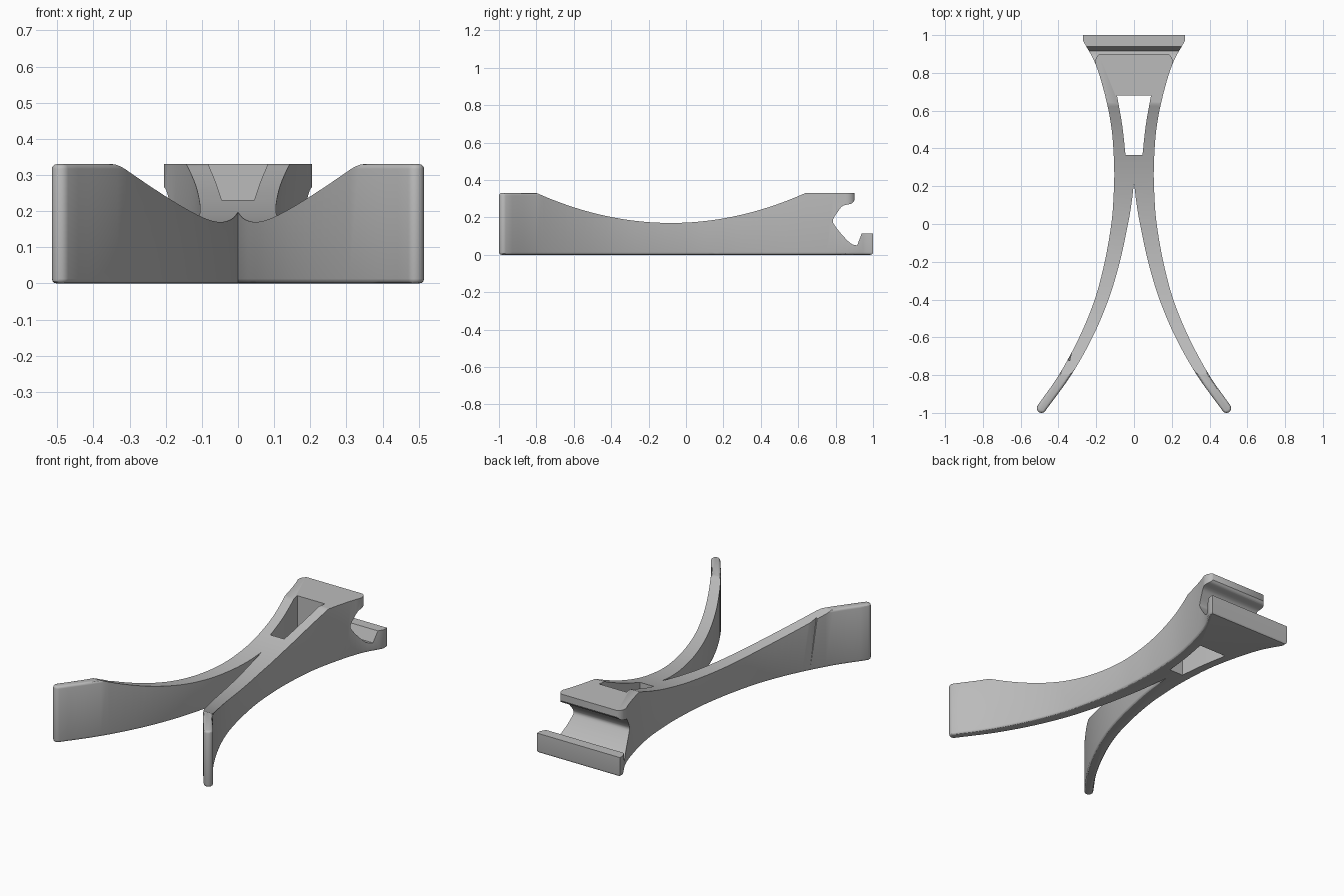
import bpy, bmesh, math
from mathutils import Vector

cube = bpy.data.objects.get("Cube")
if cube:
    bpy.data.objects.remove(cube, do_unlink=True)

grey = bpy.data.materials.new("plain_grey")
grey.use_nodes = True
grey.diffuse_color = (0.5, 0.5, 0.5, 1)
grey.node_tree.nodes["Principled BSDF"].inputs["Base Color"].default_value = (0.5, 0.5, 0.5, 1)


def smooth_path(points, steps=5):
    """Sample a smooth curve through the given points."""
    p = [Vector(q) for q in points]
    p = [2 * p[0] - p[1]] + p + [2 * p[-1] - p[-2]]
    out = []
    for a, b, c, d in zip(p, p[1:], p[2:], p[3:]):
        for i in range(steps):
            t = i / steps
            out.append(0.5 * (2 * b + (c - a) * t + (2 * a - 5 * b + 4 * c - d) * t ** 2
                              + (3 * b - a - 3 * c + d) * t ** 3))
    return [tuple(v) for v in out] + [tuple(points[-1])]


def arc(cx, cy, r, start, end, steps=8):
    angles = [math.radians(start + (end - start) * i / steps) for i in range(steps + 1)]
    return [(cx + r * math.cos(a), cy + r * math.sin(a)) for a in angles]


def mirrored(half):
    return half + [(-x, y) for x, y in reversed(half) if x > 1e-6]


def prism(name, outline, axis, low, high, rounded=False):
    """Extrude an outline along x or z, optionally rounding the foot and tips."""
    bm = bmesh.new()
    place = (lambda a, b: (low, a, b)) if axis == "x" else (lambda a, b: (a, b, low))
    face = bm.faces.new([bm.verts.new(place(a, b)) for a, b in outline])
    made = bmesh.ops.extrude_face_region(bm, geom=[face])["geom"]
    shift = (high - low, 0, 0) if axis == "x" else (0, 0, high - low)
    bmesh.ops.translate(bm, vec=shift, verts=[g for g in made if isinstance(g, bmesh.types.BMVert)])
    bmesh.ops.recalc_face_normals(bm, faces=bm.faces[:])
    if rounded:
        edges = [e for e in bm.edges
                 if all(v.co.z < low + 1e-5 for v in e.verts)
                 or all(v.co.z > high - 1e-5 and v.co.y < -0.7 for v in e.verts)]
        bmesh.ops.bevel(bm, geom=edges, offset=0.013, segments=3, profile=0.5, affect="EDGES")
    mesh = bpy.data.meshes.new(name)
    bm.to_mesh(mesh)
    bm.free()
    obj = bpy.data.objects.new(name, mesh)
    bpy.context.collection.objects.link(obj)
    mesh.materials.append(grey)
    return obj


def cut(target, cutter, operation):
    mod = target.modifiers.new("cut", "BOOLEAN")
    mod.object, mod.operation, mod.solver = cutter, operation, "EXACT"
    bpy.context.view_layer.objects.active = target
    bpy.ops.object.modifier_apply(modifier=mod.name)
    bpy.data.objects.remove(cutter, do_unlink=True)


# Plan outline: flared back, narrow waist and two splayed arms
outer = smooth_path([(0.27, 0.97), (0.205, 0.85), (0.153, 0.68), (0.118, 0.5), (0.105, 0.3),
                     (0.108, 0.15), (0.12, 0), (0.155, -0.2), (0.208, -0.4), (0.29, -0.6),
                     (0.398, -0.8), (0.51, -0.96)])
tip = arc(0.49, -0.975, 0.025, 27, -143)
inner = smooth_path([(0.47, -0.99), (0.333, -0.8), (0.22, -0.6), (0.135, -0.4), (0.075, -0.2),
                     (0.032, 0), (0.013, 0.11), (0, 0.22)])
body = prism("forked_holder", mirrored([(0.27, 1)] + outer[:-1] + tip + inner[1:]),
             "z", 0, 0.33, rounded=True)

# Side profile: dished top and a hooked recess at the back
dish = [(y, 0.17 + 0.31 * (y + 0.08) ** 2) for y in [-0.82 + 1.48 * i / 40 for i in range(41)]]
recess = smooth_path([(0.9, 0.29), (0.885, 0.274), (0.84, 0.262), (0.815, 0.235), (0.785, 0.185),
                      (0.8, 0.15), (0.845, 0.095), (0.885, 0.058), (0.915, 0.05)], 4)
profile = ([(-1.1, -0.1), (-1.1, 0.4), (-0.82, 0.4)] + dish + [(0.66, 0.4), (0.9, 0.4)]
           + recess + [(0.94, 0.115), (1.1, 0.115), (1.1, -0.1)])
cut(body, prism("side_profile", profile, "x", -0.7, 0.7), "INTERSECT")

# Tapered slot through the waist
slot = smooth_path([(0.09, 0.68), (0.062, 0.52), (0.045, 0.365)])
cut(body, prism("slot", mirrored(slot), "z", -0.1, 0.5), "DIFFERENCE")

# Rounded corners of the upper lip
corner = [(0.35, 0.78), (0.205, 0.78)] + arc(0.16, 0.86, 0.045, 0, 90) + [(0.16, 0.95), (0.35, 0.95)]
for side in (1, -1):
    cut(body, prism("lip_corner", [(side * x, y) for x, y in corner], "z", 0.2, 0.5), "DIFFERENCE")

bpy.ops.object.select_all(action="DESELECT")
body.select_set(True)
bpy.context.view_layer.objects.active = body
bpy.ops.object.shade_smooth_by_angle(angle=math.radians(30))
